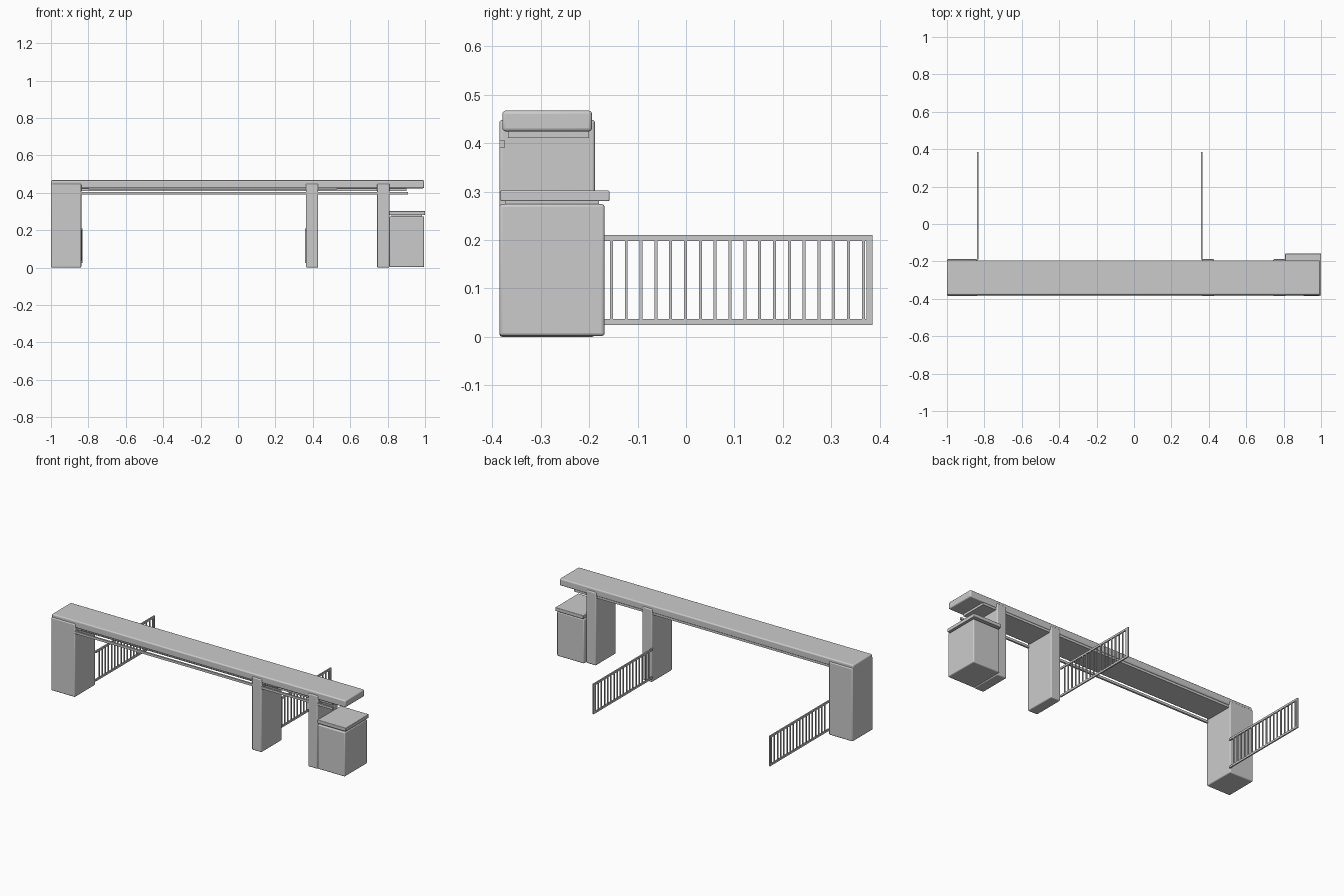
import bpy, bmesh

if "Cube" in bpy.data.objects:
    bpy.data.objects.remove(bpy.data.objects["Cube"])


def box(bm, x, y, z):
    """Add an axis-aligned box given (min, max) ranges."""
    verts = bmesh.ops.create_cube(bm, size=1)["verts"]
    for v in verts:
        for i, (lo, hi) in enumerate((x, y, z)):
            v.co[i] = lo if v.co[i] < 0 else hi


def part(name, boxes, bevel=0.0):
    """One object made from boxes, with optional rounded edges."""
    bm = bmesh.new()
    for b in boxes:
        box(bm, *b)
    mesh = bpy.data.meshes.new(name)
    bm.to_mesh(mesh)
    bm.free()
    obj = bpy.data.objects.new(name, mesh)
    bpy.context.collection.objects.link(obj)
    if bevel:
        mod = obj.modifiers.new("rounding", "BEVEL")
        mod.width = bevel
        mod.segments = 3
        bpy.context.view_layer.objects.active = obj
        obj.select_set(True)
        bpy.ops.object.shade_smooth_by_angle()
        obj.select_set(False)
    return obj


# Roof beam with its ceiling panel, front trim and sign rail
part("roof", [((-1, 0.995), (-0.379, -0.194), (0.424, 0.467))], 0.007)
part("ceiling_panel", [((-0.84, 0.9), (-0.367, -0.2), (0.41, 0.425))])
part("front_trim", [((-0.8, 0.53), (-0.378, -0.366), (0.418, 0.425))])
part("sign_rail", [((-0.84, 0.91), (-0.385, -0.374), (0.391, 0.405))])

# Supporting pillars
for name, x in (("left_pillar", (-1, -0.838)),
                ("middle_pillar", (0.363, 0.429)),
                ("right_pillar", (0.744, 0.81))):
    part(name, [(x, (-0.385, -0.188), (0, 0.448))], 0.006)

# Reception booth: body, recessed neck and counter top
part("booth_body", [((0.81, 0.995), (-0.385, -0.168), (0.002, 0.274))], 0.006)
part("booth_neck", [((0.822, 0.983), (-0.373, -0.18), (0.27, 0.283))])
part("booth_counter", [((0.808, 1.0), (-0.383, -0.158), (0.28, 0.302))], 0.003)

# Side fences: two rails, an end post and evenly spaced bars
for name, cx in (("left_fence", -0.836), ("right_fence", 0.361)):
    rail_x = (cx - 0.004, cx + 0.004)
    bar_x = (cx - 0.003, cx + 0.003)
    boxes = [(rail_x, (-0.19, 0.385), (0.025, 0.037)),
             (rail_x, (-0.19, 0.385), (0.198, 0.21)),
             (rail_x, (0.373, 0.385), (0.037, 0.198))]
    for i in range(18):
        y = -0.154 + i * 0.0306
        boxes.append((bar_x, (y - 0.003, y + 0.003), (0.036, 0.199)))
    part(name, boxes)
